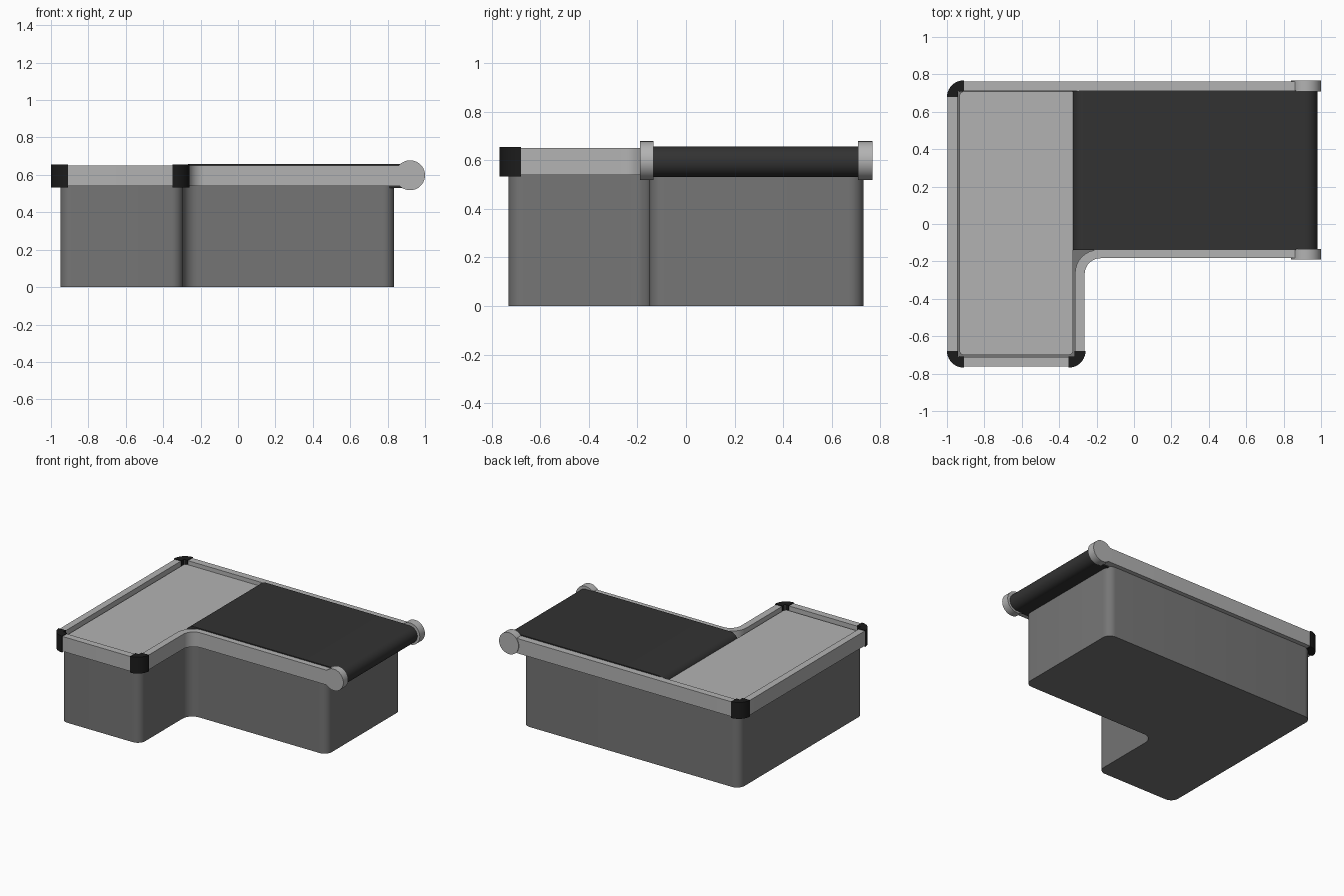
import bpy, bmesh, math
from mathutils import Vector

if "Cube" in bpy.data.objects:
    bpy.data.objects.remove(bpy.data.objects["Cube"])


def material(name, v):
    m = bpy.data.materials.new(name)
    m.diffuse_color = (v, v, v, 1)
    m.use_nodes = True
    m.node_tree.nodes["Principled BSDF"].inputs["Base Color"].default_value = m.diffuse_color
    return m


BODY = material("dark_grey", 0.18)
METAL = material("light_grey", 0.45)
BELT = material("belt_black", 0.032)
CORNER = material("corner_black", 0.011)


def fillet(corners, closed=True, steps=8):
    """Round each (x, y, radius) corner of a right-angled outline."""
    out, n = [], len(corners)
    for i, (x, y, r) in enumerate(corners):
        p = Vector((x, y))
        if r == 0 or (not closed and i in (0, n - 1)):
            out.append(p)
            continue
        a = (Vector(corners[i - 1][:2]) - p).normalized() * r
        b = (Vector(corners[(i + 1) % n][:2]) - p).normalized() * r
        for k in range(steps + 1):
            t = math.pi / 2 * k / steps
            out.append(p + a * (1 - math.sin(t)) + b * (1 - math.cos(t)))
    return out


def prism(name, pts, lo, hi, mat, axis="z"):
    """Extrude a 2D outline along z (xy outline) or y (xz outline)."""
    bm = bmesh.new()

    def ring(t):
        return [bm.verts.new((p[0], p[1], t) if axis == "z" else (p[0], t, p[1])) for p in pts]

    a, b = ring(lo), ring(hi)
    bm.faces.new(a)
    bm.faces.new(b)
    for i in range(len(a)):
        j = (i + 1) % len(a)
        bm.faces.new((a[i], a[j], b[j], b[i]))
    bmesh.ops.recalc_face_normals(bm, faces=bm.faces)
    me = bpy.data.meshes.new(name)
    bm.to_mesh(me)
    bm.free()
    me.shade_smooth()
    me.set_sharp_from_angle(angle=math.radians(35))
    me.materials.append(mat)
    ob = bpy.data.objects.new(name, me)
    bpy.context.collection.objects.link(ob)
    return ob


def arc(cx, cy, r, start, end, n):
    return [(cx + r * math.cos(math.radians(start + (end - start) * k / n)),
             cy + r * math.sin(math.radians(start + (end - start) * k / n))) for k in range(n + 1)]


# L-shaped cabinet
prism("cabinet", fillet([(-0.95, 0.73, 0.06), (-0.95, -0.73, 0.06), (-0.295, -0.73, 0.06),
                         (-0.295, -0.15, 0.08), (0.835, -0.15, 0.06), (0.835, 0.73, 0.06)]),
      0, 0.59, BODY)

# Bumper rail around the counter, open at the belt end
outer = fillet([(0.92, 0.763, 0), (-0.996, 0.763, 0.085), (-0.996, -0.763, 0.085),
                (-0.264, -0.763, 0.085), (-0.264, -0.183, 0.085), (0.92, -0.183, 0)], closed=False)
inner = fillet([(0.92, 0.712, 0), (-0.945, 0.712, 0.02), (-0.945, -0.712, 0.02),
                (-0.315, -0.712, 0.02), (-0.315, -0.138, 0.125), (0.92, -0.138, 0)], closed=False)
prism("bumper_rail", outer + inner[::-1], 0.54, 0.65, METAL)

# Inset counter top
prism("counter_top", fillet([(-0.932, 0.708, 0.02), (-0.932, -0.7, 0.02),
                             (-0.325, -0.7, 0.025), (-0.325, 0.708, 0)]), 0.55, 0.622, METAL)

# Black corner guards: quarter-round outside, L-shaped inside
for label, cx, cy, sx, sy in (("back_left", -1, 0.768, 1, -1), ("front_left", -1, -0.768, 1, 1),
                              ("front_right", -0.259, -0.768, -1, 1)):
    shape = arc(0.09, 0.09, 0.09, 180, 270, 10) + [(0.09, 0.06), (0.06, 0.06), (0.06, 0.09)]
    prism("corner_guard_" + label, [(cx + sx * x, cy + sy * y) for x, y in shape],
          0.533, 0.655, CORNER)

# Conveyor belt loop
prism("conveyor_belt", arc(0.917, 0.594, 0.063, -90, 90, 16) + arc(-0.267, 0.594, 0.063, 90, 270, 16),
      -0.14, 0.713, BELT, "y")

# Roller end caps
for label, lo, hi in (("front", -0.19, -0.133), ("back", 0.708, 0.768)):
    prism("roller_cap_" + label, arc(0.92, 0.598, 0.08, 0, 360, 40)[:-1], lo, hi, METAL, "y")
